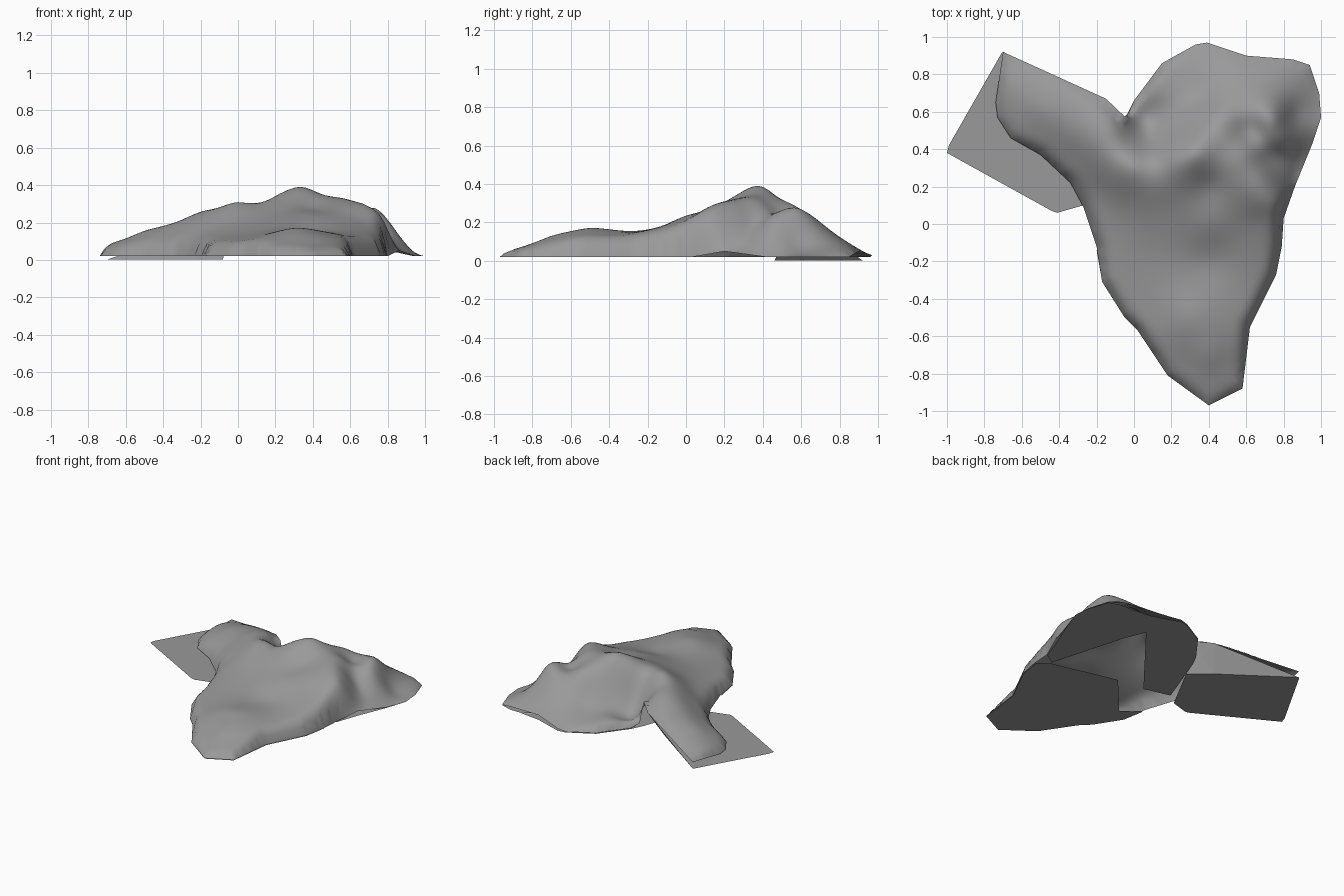
import bpy, math
from mathutils import Vector
from mathutils.geometry import delaunay_2d_cdt, intersect_point_line

if "Cube" in bpy.data.objects:
    bpy.data.objects.remove(bpy.data.objects["Cube"])

RIM = 0.02      # usual height of the hem above the ground
ROLL = 0.08     # width of the rounded roll-over at the hem
SOFT = 0.005    # softness of the folds

cloth = bpy.data.materials.new("grey_cloth")
cloth.diffuse_color = (0.32, 0.32, 0.32, 1)
cloth.use_nodes = True
cloth.node_tree.nodes["Principled BSDF"].inputs["Base Color"].default_value = cloth.diffuse_color


def make_object(name, verts, faces):
    me = bpy.data.meshes.new(name)
    me.from_pydata(verts, [], faces)
    me.materials.append(cloth)
    me.update()
    ob = bpy.data.objects.new(name, me)
    bpy.context.collection.objects.link(ob)
    return ob


def basis(x, y, p):
    return math.sqrt((x - p[0]) ** 2 + (y - p[1]) ** 2 + SOFT)


def fit_weights(pts):
    """Solve for a smooth surface passing through every control point."""
    n = len(pts)
    m = [[basis(a[0], a[1], b) for b in pts] + [a[2]] for a in pts]
    for i in range(n):
        k = max(range(i, n), key=lambda r: abs(m[r][i]))
        m[i], m[k] = m[k], m[i]
        for r in range(i + 1, n):
            f = m[r][i] / m[i][i]
            if f:
                m[r] = [u - f * v for u, v in zip(m[r], m[i])]
    w = [0.0] * n
    for i in reversed(range(n)):
        w[i] = (m[i][n] - sum(m[i][j] * w[j] for j in range(i + 1, n))) / m[i][i]
    return w


def nearest_rim(p, outline):
    """Distance to the outline and the hem height there."""
    best = (9.0, RIM)
    for i, b in enumerate(outline):
        a = outline[i - 1]
        t = min(1, max(0, intersect_point_line(p, a.xy, b.xy)[1]))
        q = a.lerp(b, t)
        best = min(best, ((p - q.xy).length, q.z))
    return best


def triangulate(rim, inner=()):
    edges = [(i, (i + 1) % len(rim)) for i in range(len(rim))]
    flat, _, faces, *_ = delaunay_2d_cdt(list(rim) + list(inner), edges, [], 1, 1e-5)
    return flat, faces


def draped_sheet(name, outline, pts, step=0.027):
    """Cloth draped over control points and rolled down to its hem."""
    corners = [Vector((p[0], p[1], p[2] if len(p) > 2 else RIM)) for p in outline]
    rim = []
    for a, b in zip(corners, corners[1:] + corners[:1]):
        n = max(1, round((b - a).length / step))
        rim += [a.lerp(b, k / n).xy for k in range(n)]
    n = int(2 / step)
    grid = [Vector((-1 + (i + 0.5 * (j % 2)) * step, -1 + j * step))
            for i in range(n + 1) for j in range(n + 1)]
    grid = [p for p in grid if nearest_rim(p, corners)[0] > step * 0.4]
    flat, faces = triangulate(rim, grid)
    w = fit_weights(pts)
    verts = []
    for p in flat:
        h = sum(k * basis(p.x, p.y, c) for k, c in zip(w, pts))
        d, base = nearest_rim(p, corners)
        d = min(1, d / ROLL)
        verts.append((p.x, p.y, base + (max(RIM, h) - base) * math.sqrt(1 - (1 - d) ** 2)))
    ob = make_object(name, verts, faces)
    for poly in ob.data.polygons:
        poly.use_smooth = True
    return ob


def panel(name, outline, z=0.0):
    """Plain cloth panel; corners may carry their own height."""
    flat, faces = triangulate([Vector(p[:2]) for p in outline])
    verts = []
    for v in flat:
        c = min(outline, key=lambda p: (v - Vector(p[:2])).length)
        verts.append((v.x, v.y, c[2] if len(c) > 2 else z))
    return make_object(name, verts, faces)


# Outline of the whole crumpled garment, clockwise from the left sleeve cuff
garment_outline = [
    (-.70, .92, .05), (-.15, .67, .18), (-.05, .575, .20), (-.03, .595, .04), (0, .66),
    (.15, .86), (.33, .96), (.39, .97, .03), (.60, .90, .05), (.85, .88, .04), (.94, .85),
    (.99, .70), (1, .57), (.95, .42), (.86, .20, .05), (.80, .03), (.79, -.12),
    (.76, -.27), (.62, -.55), (.58, -.88), (.40, -.97), (.18, -.81), (.02, -.57),
    (-.05, -.50), (-.17, -.31), (-.20, -.12), (-.27, .09), (-.34, .22), (-.50, .37),
    (-.66, .46), (-.73, .57), (-.74, .65)]

# Heights along the left sleeve: crest, then its two flanks
left_sleeve = [
    (-.72, .77, .08), (-.50, .62, .155), (-.25, .46, .235), (-.12, .39, .275),
    (0, .32, .305), (-.71, .62, .07), (-.62, .50, .08), (-.40, .36, .11),
    (-.25, .17, .12), (-.45, .78, .135), (-.16, .63, .205), (-.09, .53, .225),
    (-.69, .89, .055)]

# Heights over the body, from the shoulders to the hem
body = [
    (.10, .30, .30), (.20, .37, .325), (.33, .40, .385), (.45, .39, .35),
    (.60, .38, .305), (.70, .26, .265), (.75, .14, .25), (.77, .02, .20),
    (.15, .10, .25), (-.05, .10, .20), (.40, .20, .285), (.40, 0, .235),
    (.65, .03, .23), (.10, -.15, .16), (.40, -.20, .155), (.65, -.18, .16),
    (.76, -.17, .14), (-.10, -.15, .12), (.30, -.50, .17), (.05, -.45, .11),
    (.60, -.40, .13), (.40, -.70, .13), (.42, -.90, .06), (.25, -.75, .09),
    (.53, -.75, .09)]

# Crease and ridge of the right sleeve
right_sleeve = [
    (.47, .58, .28), (.62, .50, .24), (.74, .36, .18), (.85, .21, .08),
    (.50, .68, .20), (.65, .63, .25), (.75, .57, .265), (.79, .44, .21),
    (.85, .58, .11), (.90, .40, .07), (1, .60, .02), (.94, .84, .04),
    (.65, .85, .09), (.72, .73, .16)]

# Low back flap and the armpit hollow
back_flap = [
    (.10, .45, .14), (.03, .56, .06), (.25, .56, .15), (.38, .68, .14), (.15, .70, .08),
    (.25, .85, .06), (.40, .95, .04), (.40, .82, .09)]

draped_sheet("garment_top", garment_outline,
             left_sleeve + body + right_sleeve + back_flap)

# Panels lying on the ground
panel("left_sleeve_underside",
      [(-1, .38), (-.99, .42), (-.71, .91), (-.70, .92), (-.22, .58), (-.08, .46),
       (-.27, .10), (-.41, .06), (-.44, .07)], 0.002)
panel("left_sleeve_back_wall",
      [(-.70, .92, .002), (-.22, .58, .002), (-.08, .46, .002), (-.05, .575, .20),
       (-.15, .67, .18)])
panel("body_underside",
      [(-.20, -.14), (-.07, -.24), (.21, .08), (.70, -.04), (.79, -.10), (.76, -.27),
       (.62, -.55), (.58, -.88), (.40, -.97), (.18, -.81), (.02, -.57),
       (-.05, -.50), (-.17, -.31)], 0.016)
panel("back_underside",
      [(-.20, .15), (0, .10), (.48, .70), (.76, .88), (.60, .90), (.39, .97),
       (.33, .96), (.15, .86), (0, .66), (-.04, .58)], 0.014)
panel("right_sleeve_underside",
      [(.48, .70), (.55, .53), (.71, -.03), (.80, .03), (.86, .20), (.95, .42),
       (1, .57), (.99, .70), (.94, .85), (.85, .88), (.76, .88)], 0.016)
